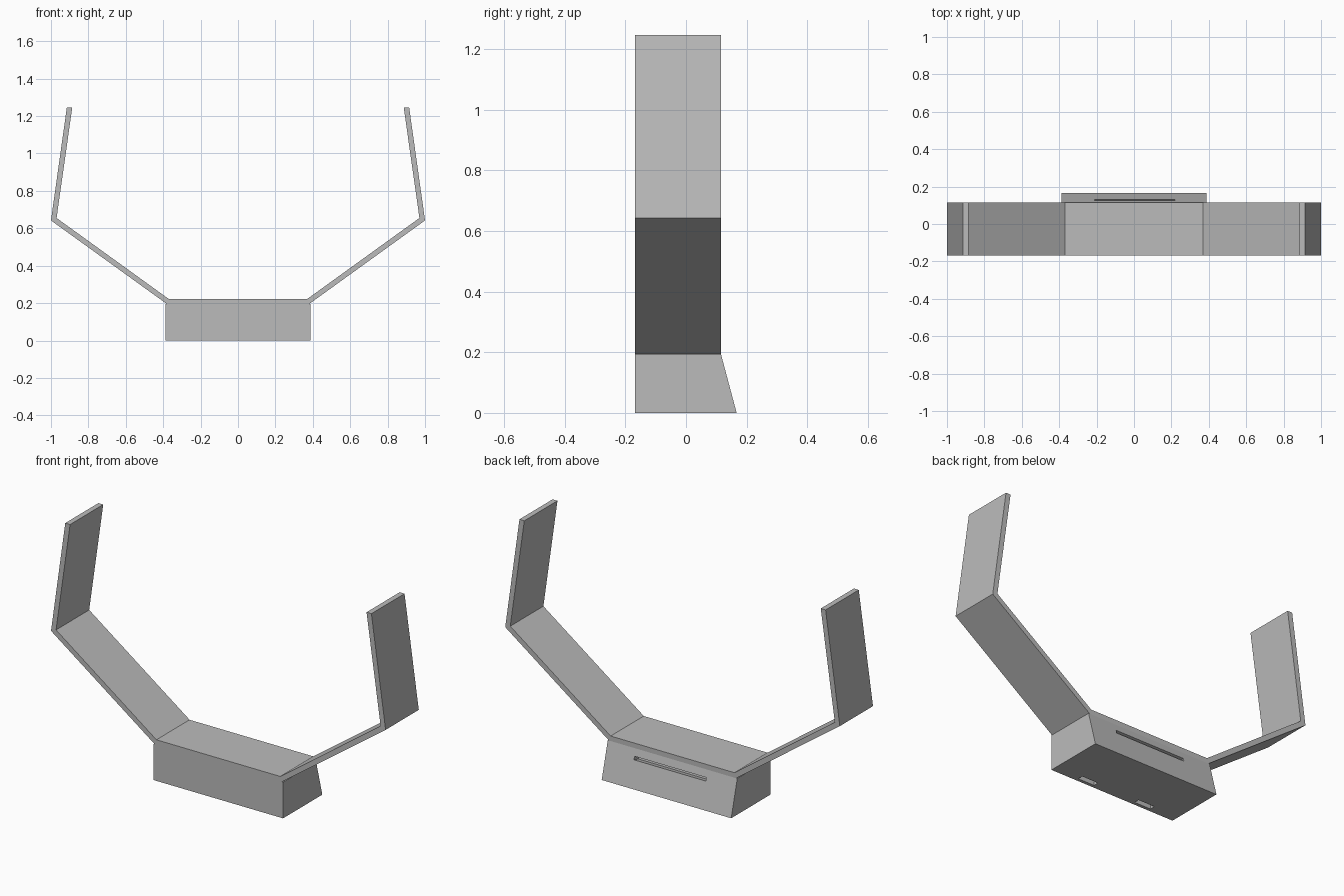
import bpy, bmesh, math
from mathutils import Vector, Matrix

cube = bpy.data.objects.get("Cube")
if cube:
    bpy.data.objects.remove(cube, do_unlink=True)

grey = bpy.data.materials.new("plain grey")
grey.use_nodes = True
grey.diffuse_color = (0.5, 0.5, 0.5, 1)
grey.node_tree.nodes["Principled BSDF"].inputs["Base Color"].default_value = (0.5, 0.5, 0.5, 1)

FRONT, BACK = -0.168, 0.115      # depth range of the band
FOOT = 0.167                     # back edge of the base at the ground
TOP = 0.195                      # top of the base
HALF = 0.387                     # half width of the base


def finish(name, bm):
    bmesh.ops.recalc_face_normals(bm, faces=bm.faces)
    mesh = bpy.data.meshes.new(name)
    bm.to_mesh(mesh)
    bm.free()
    mesh.materials.append(grey)
    obj = bpy.data.objects.new(name, mesh)
    bpy.context.collection.objects.link(obj)
    return obj


def extrude_profile(name, points, direction):
    bm = bmesh.new()
    face = bm.faces.new([bm.verts.new(p) for p in points])
    geom = bmesh.ops.extrude_face_region(bm, geom=[face])["geom"]
    verts = [g for g in geom if isinstance(g, bmesh.types.BMVert)]
    bmesh.ops.translate(bm, verts=verts, vec=direction)
    return finish(name, bm)


def cut_slot(target, centre, size, tilt=0.0):
    bm = bmesh.new()
    matrix = (Matrix.Translation(centre) @ Matrix.Rotation(tilt, 4, 'X')
              @ Matrix.Diagonal((*size, 1)))
    bmesh.ops.create_cube(bm, size=1, matrix=matrix)
    cutter = finish("slot_cutter", bm)
    cutter.hide_render = True
    mod = target.modifiers.new("slot", 'BOOLEAN')
    mod.operation, mod.solver, mod.object = 'DIFFERENCE', 'EXACT', cutter
    bpy.context.view_layer.objects.active = target
    bpy.ops.object.modifier_apply(modifier=mod.name)
    bpy.data.objects.remove(cutter, do_unlink=True)


# Bent band: outer half profile, then inner half profile, mirrored
outer = [(0.38, TOP), (1.0, 0.642), (0.915, 1.247)]
inner = [(0.886, 1.247), (0.97, 0.655), (0.37, 0.222)]
half = outer + inner
loop = half + [(-x, z) for x, z in reversed(half)]
extrude_profile("band", [(x, FRONT, z) for x, z in loop], Vector((0, BACK - FRONT, 0)))

# Base block with a sloping back
side = [(FRONT, 0), (FOOT, 0), (BACK, TOP), (FRONT, TOP)]
base = extrude_profile("base", [(-HALF, y, z) for y, z in side], Vector((2 * HALF, 0, 0)))

# Long slot in the sloping back
slot_z = 0.148
slot_y = FOOT + (BACK - FOOT) * slot_z / TOP
cut_slot(base, (0.005, slot_y, slot_z), (0.43, 0.08, 0.018), math.atan2(FOOT - BACK, TOP))

# Two short slots under the base
for sign in (-1, 1):
    cut_slot(base, (sign * 0.18, -0.135, 0), (0.1, 0.03, 0.12))
